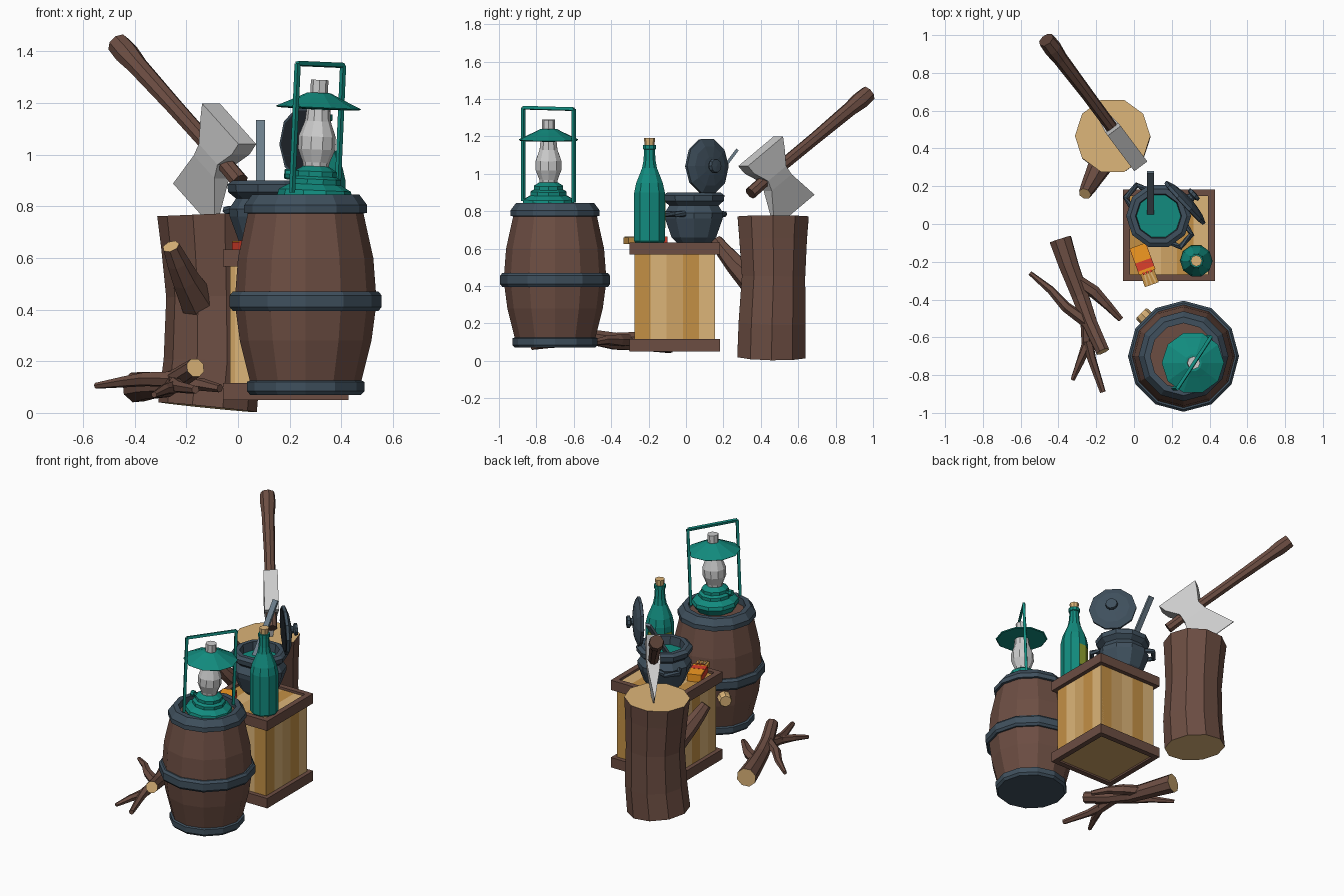
import bpy, bmesh
from math import cos, sin, pi, radians
from mathutils import Vector, Matrix

if "Cube" in bpy.data.objects:
    bpy.data.objects.remove(bpy.data.objects["Cube"])


def mat(name, r, g, b):
    m = bpy.data.materials.new(name)
    m.diffuse_color = (r, g, b, 1)
    m.use_nodes = True
    m.node_tree.nodes["Principled BSDF"].inputs["Base Color"].default_value = m.diffuse_color
    return m


BARK = mat("bark", .15, .075, .055)
DARKWOOD = mat("dark_wood", .10, .05, .036)
PALE = mat("pale_wood", .72, .46, .19)
AMBER = mat("amber_wood", .55, .28, .06)
TAN = mat("tan_wood", .62, .37, .13)
IRON = mat("iron", .05, .08, .11)
BLACK = mat("dark_iron", .015, .02, .026)
STEEL = mat("blue_steel", .15, .21, .26)
TEAL = mat("teal", .006, .26, .21)
OLIVE = mat("label_olive", .28, .36, .03)
ORANGE = mat("orange", .90, .32, .015)
RED = mat("red", .72, .05, .025)


def finish(name, bm, mats, M=None):
    bmesh.ops.recalc_face_normals(bm, faces=bm.faces)
    if M is not None:
        bm.transform(M)
    me = bpy.data.meshes.new(name)
    bm.to_mesh(me)
    bm.free()
    for m in mats:
        if m:
            me.materials.append(m)
    ob = bpy.data.objects.new(name, me)
    bpy.context.collection.objects.link(ob)
    return ob


def lathe(name, prof, n, m, M=None, ring=False, turn=0.0):
    """Revolve (radius, z) points; ring=True joins last point to first."""
    bm = bmesh.new()
    rows = [[bm.verts.new((r * cos(turn + 2 * pi * i / n), r * sin(turn + 2 * pi * i / n), z))
             for i in range(n)] if r > 0 else [bm.verts.new((0, 0, z))] for r, z in prof]
    pairs = list(zip(rows, rows[1:])) + ([(rows[-1], rows[0])] if ring else [])
    for a, b in pairs:
        for i in range(n):
            j = (i + 1) % n
            q = [a[i % len(a)], a[j % len(a)], b[j % len(b)], b[i % len(b)]]
            bm.faces.new(list(dict.fromkeys(q)))
    if not ring:
        for r in (rows[0], rows[-1]):
            if len(r) > 1:
                bm.faces.new(r)
    return finish(name, bm, [m], M)


def tube(name, pts, n, m, cap=None, rim=0.0):
    """Tapered tube through (x, y, z, radius) points, with optional cut-wood caps."""
    bm = bmesh.new()
    P = [Vector(p[:3]) for p in pts]
    rows = []
    for k, p in enumerate(P):
        t = (P[min(k + 1, len(P) - 1)] - P[max(k - 1, 0)]).normalized()
        q = Vector((0, 0, 1)).rotation_difference(t)
        rows.append([bm.verts.new(p + q @ Vector((pts[k][3] * cos(2 * pi * i / n),
                                                  pts[k][3] * sin(2 * pi * i / n), 0))) for i in range(n)])
    for a, b in zip(rows, rows[1:]):
        for i in range(n):
            j = (i + 1) % n
            bm.faces.new((a[i], a[j], b[j], b[i]))
    caps = [bm.faces.new(rows[0]), bm.faces.new(rows[-1])]
    if cap:
        if rim:
            bmesh.ops.inset_individual(bm, faces=caps, thickness=rim)
        for f in caps:
            f.material_index = 1
    return finish(name, bm, [m, cap])


def box(name, size, loc, m, rot=0.0):
    bm = bmesh.new()
    bmesh.ops.create_cube(bm, size=1, matrix=Matrix.Diagonal((*size, 1)))
    return finish(name, bm, [m], Matrix.Translation(loc) @ Matrix.Rotation(rot, 4, 'Z'))


def facing(loc, n):
    return Matrix.Translation(loc) @ Vector(n).to_track_quat('Z', 'Y').to_matrix().to_4x4()


# barrel with three hoops and a bung
B = Matrix.Translation((.262, -.70, 0))
lathe("barrel_body", [(.20, .08), (.215, .12), (.255, .28), (.275, .43), (.262, .60), (.22, .79),
                      (.19, .80)], 12, BARK, B)
lathe("barrel_hoop_bottom", [(0, .07), (.215, .07), (.228, .085), (.228, .12), (.205, .13), (0, .13)], 12, IRON, B)
lathe("barrel_hoop_middle", [(.26, .395), (.282, .395), (.294, .41), (.294, .455), (.282, .47), (.26, .47)],
      12, IRON, B, True)
lathe("barrel_hoop_top", [(.21, .77), (.238, .775), (.238, .805), (.208, .845), (.175, .845), (.175, .79)],
      12, IRON, B, True)
lathe("barrel_bung", [(.042, 0), (.042, .10), (.036, .11)], 8, PALE, facing((.115, -.55, .345), (-.7, .7, 0)))

# crate: planks on four sides, lid planks, frames
cx, cy, h = .185, -.06, .243
tones = [PALE, AMBER, TAN, PALE, AMBER, PALE, TAN, AMBER, PALE, PALE]
w = .43 / 5
for i in range(5):
    o = -.215 + w * (i + .5)
    for s in (-1, 1):
        box("crate_plank_front_back", (w, .02, .51), (cx + o, cy + s * .205, .345), tones[i + (s > 0) * 3])
        box("crate_plank_side", (.02, w, .51), (cx + s * .206, cy + o, .345), tones[i + 2 + (s > 0) * 2])
    box("crate_lid_plank", (w, .43, .02), (cx + o, cy, .607), tones[i + 4])
box("crate_bottom", (.43, .43, .02), (cx, cy, .072), TAN)
for z, t in ((.60, .065), (.083, .066)):
    for s in (-1, 1):
        box("crate_frame_x", (2 * h, .036, t), (cx, cy + s * (h - .018), z), BARK)
        box("crate_frame_y", (.036, 2 * h - .072, t), (cx + s * (h - .018), cy, z), BARK)

# chopping stump with a side stub
tube("stump", [(-.118, .457, .022, .192), (-.10, .46, .2, .188), (-.10, .468, .45, .178), (-.108, .466, .65, .19),
               (-.113, .466, .77, .2)], 10, BARK, PALE, .016)
tube("stump_stub", [(-.15, .36, .42, .075), (-.205, .26, .52, .055), (-.235, .205, .585, .045),
                    (-.26, .16, .645, .034)], 7, BARK, PALE, .006)

# axe: handle, flared head stuck in the stump
tube("axe_handle", [(.008, .345, .895, .034), (-.08, .46, 1.0, .032), (-.25, .69, 1.19, .034), (-.39, .875, 1.345, .04),
                    (-.43, .93, 1.39, .048), (-.465, .975, 1.43, .044)], 8, BARK, DARKWOOD)
C, H, D, N = Vector((-.08, .46, 1.0)), Vector((-.498, .664, .557)), Vector((-.334, .446, -.83)), Vector((.8, .6, 0))
bm = bmesh.new()
rows = []
for p, a, b, t in ((-.142, -.138, .145, .043), (-.085, -.125, .12, .043), (0, -.07, .075, .043),
                   (.06, -.075, .085, .036), (.25, -.15, .172, .003)):
    rows.append([bm.verts.new(C + H * x + D * p + N * y) for x, y in ((a, -t), (b, -t), (b, t), (a, t))])
for a, b in zip(rows, rows[1:]):
    for i in range(4):
        bm.faces.new((a[i], a[i - 1], b[i - 1], b[i]))
bm.faces.new(rows[0])
bm.faces.new(rows[-1])
finish("axe_head", bm, [])

# cooking pot, stew, lugs, leaning lid, ladle
pot = Vector((.13, .042, 0))
P = Matrix.Translation(pot)
lathe("pot", [(0, .63), (.095, .63), (.125, .66), (.162, .76), (.165, .79), (.138, .83), (.168, .855), (.172, .885),
              (.15, .90), (.122, .90), (.115, .82), (0, .82)], 10, IRON, P)
lathe("stew", [(0, .822), (.118, .822), (.118, .845), (0, .845)], 10, TEAL, P)
for a in (138, 318):
    d = Vector((cos(radians(a)), sin(radians(a)), 0))
    side = Vector((-d.y, d.x, 0))
    q = [pot + d * r + side * s + Vector((0, 0, .785)) for r, s in ((.14, -.06), (.195, -.045), (.195, .045), (.14, .06))]
    tube("pot_lug", [(*v, .016) for v in q], 6, IRON)
L = facing((.262, .105, 1.04), (.73, .68, .03))
lathe("lid", [(.15, 0), (.152, .018), (.11, .035), (.05, .045), (.025, .047), (.022, .06), (.04, .068), (.036, .085),
              (0, .088)], 10, IRON, L)
lathe("lid_inside", [(.138, -.003), (.138, .004)], 10, BLACK, L)
bm = bmesh.new()
bmesh.ops.create_cube(bm, size=1, matrix=Matrix.Diagonal((.036, .016, .40, 1)))
finish("ladle_handle", bm, [STEEL], Matrix.Translation((.087, .155, .97)) @ Matrix.Rotation(radians(-37), 4, 'X'))

# bottle with label and cork
V = Matrix.Translation((.33, -.195, 0))
lathe("bottle", [(.078, .63), (.086, .64), (.086, .90), (.075, .95), (.042, 1.03), (.034, 1.07), (.03, 1.13),
                 (.036, 1.132), (.036, 1.155)], 10, TEAL, V)
lathe("cork", [(.025, 1.14), (.03, 1.192)], 8, PALE, V)
bm = bmesh.new()
rim = [[(r * cos(radians(a)), r * sin(radians(a))) for a in (72, 108, 144, 180)] for r in (.084, .0885)]
loop = rim[0] + rim[1][::-1]
face = bm.faces.new([bm.verts.new((x, y, .71)) for x, y in loop])
ext = bmesh.ops.extrude_face_region(bm, geom=[face])
bmesh.ops.translate(bm, vec=(0, 0, .15), verts=[v for v in ext["geom"] if isinstance(v, bmesh.types.BMVert)])
finish("bottle_label", bm, [OLIVE], V)

# matchbox: sleeve, red bands, open drawer with matches
r = radians(20)
ax, sd = Vector((sin(r), -cos(r), 0)), Vector((cos(r), sin(r), 0))
mc = Vector((.045, -.185, .641))
box("matchbox_sleeve", (.088, .15, .05), mc, ORANGE, r)
box("matchbox_band", (.09, .045, .052), mc + ax * .033, RED, r)
for s in (-1, 1):
    box("matchbox_striker", (.003, .148, .04), mc + sd * (s * .0445), RED, r)
box("matchbox_drawer", (.078, .12, .034), mc + ax * .085, AMBER, r)
for k in (-1, 0, 1):
    box("match", (.008, .07, .008), mc + ax * .108 + sd * (k * .02) + Vector((0, 0, .02)), PALE, r + k * .1)
    box("match_head", (.012, .014, .012), mc + ax * .075 + sd * (k * .02) + Vector((0, 0, .022)), RED, r)

# lantern, leaning slightly
T = Matrix.Translation((.295, -.735, .80)) @ Matrix.Rotation(radians(2.5), 4, 'Y')
lathe("lantern_base", [(.12, .0), (.145, .04), (.14, .062), (.10, .085), (.10, .105), (.082, .115), (.082, .135),
                       (.05, .155)], 10, TEAL, T)
lathe("lantern_globe", [(.048, .14), (.052, .17), (.072, .22), (.072, .27), (.05, .33), (.045, .38)], 10, None, T)
lathe("lantern_hat", [(.045, .44), (.085, .42), (.165, .383), (.158, .378), (.05, .375)], 10, TEAL, T)
lathe("lantern_chimney", [(.034, .43), (.034, .49)], 8, None, T)
d = Vector((.088, .135, 0))
frame = [T @ Vector((d.x * s, d.y * s, z)) for s, z in ((-1, .05), (-1, .55), (1, .55), (1, .05))]
for a, b in zip(frame, frame[1:]):
    tube("lantern_frame_bar", [(*a, .012), (*b, .012)], 4, TEAL)
lathe("lantern_knob", [(.01, .06), (.01, .10), (.02, .10), (.02, .12)], 8, TEAL,
      T @ facing((0, 0, .12), (-.98, -.1, 0)))

# fallen branch with side twigs
tube("branch_main", [(-.39, -.08, .10, .062), (-.345, -.22, .105, .055), (-.285, -.38, .105, .048),
                     (-.235, -.52, .13, .042), (-.165, -.675, .175, .038)], 8, BARK, PALE, .004)
twigs = [[(-.32, -.29, .11, .035), (-.21, -.36, .11, .034), (-.14, -.43, .11, .025), (-.07, -.505, .095, .016)],
         [(-.22, -.54, .13, .034), (-.36, -.44, .13, .028), (-.44, -.35, .12, .022), (-.55, -.26, .105, .012)],
         [(-.25, -.49, .12, .035), (-.25, -.64, .10, .028), (-.285, -.73, .09, .022), (-.325, -.825, .07, .012)],
         [(-.245, -.62, .11, .03), (-.225, -.71, .10, .024), (-.165, -.89, .09, .016)]]
for k, t in enumerate(twigs):
    tube("twig_%d" % (k + 1), t, 6, BARK)
